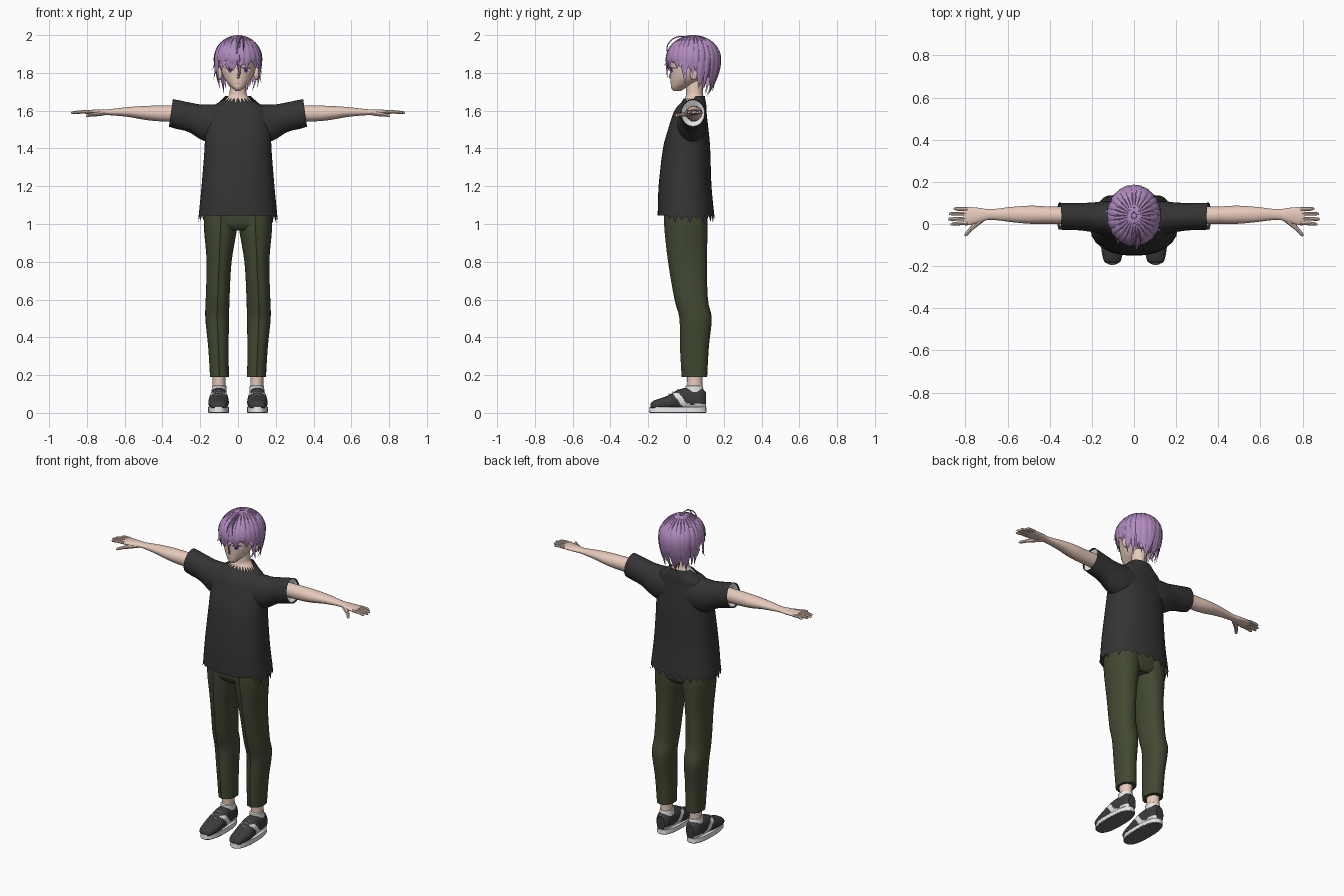
import bpy, bmesh, math, random
from mathutils import Vector

random.seed(4)
if "Cube" in bpy.data.objects:
    bpy.data.objects.remove(bpy.data.objects["Cube"])


def material(name, *rgb):
    m = bpy.data.materials.new(name)
    m.use_nodes = True
    col = [(c / 255 / 12.92 if c < 11 else ((c / 255 + 0.055) / 1.055) ** 2.4) for c in rgb] + [1]
    m.diffuse_color = col
    bsdf = m.node_tree.nodes["Principled BSDF"]
    bsdf.inputs["Base Color"].default_value = col
    bsdf.inputs["Roughness"].default_value = 0.8
    return m


SKIN = material("skin", 232, 203, 188)
HAIR = material("lilac_hair", 176, 138, 190)
SHIRT = material("charcoal_cloth", 52, 52, 53)
PANTS = material("olive_cloth", 66, 73, 50)
SHOE = material("dark_leather", 60, 60, 62)
WHITE = material("white", 232, 232, 232)
SOLE = material("grey_rubber", 105, 105, 107)
IRIS = material("violet_eye", 120, 85, 150)
LASH = material("dark_lash", 50, 36, 48)
LIP = material("lip", 190, 125, 118)


def make(name, bm, *mats):
    bmesh.ops.recalc_face_normals(bm, faces=bm.faces)
    me = bpy.data.meshes.new(name)
    bm.to_mesh(me)
    bm.free()
    for m in mats:
        me.materials.append(m)
    ob = bpy.data.objects.new(name, me)
    bpy.context.collection.objects.link(ob)
    return ob


def resample(keys, steps=4):
    """Smooth in-between rows (Catmull-Rom)."""
    out = []
    for i in range(len(keys) - 1):
        four = [keys[max(i - 1, 0)], keys[i], keys[i + 1], keys[min(i + 2, len(keys) - 1)]]
        for s in range(steps):
            t = s / steps
            out.append(tuple(0.5 * (2 * b + (c - a) * t + (2 * a - 5 * b + 4 * c - d) * t * t
                                    + (3 * b - a - 3 * c + d) * t ** 3) for a, b, c, d in zip(*four)))
    return out + [keys[-1]]


def skin_rings(bm, rings, caps=True):
    vs = [[bm.verts.new(p) for p in r] for r in rings]
    n = len(vs[0])
    for a, b in zip(vs, vs[1:]):
        for j in range(n):
            bm.faces.new((a[j], a[(j + 1) % n], b[(j + 1) % n], b[j]))
    if caps:
        bm.faces.new(vs[0])
        bm.faces.new(vs[-1])


def loft(name, rows, mats, axis="z", n=32, power=2.0, caps=True, side=1, warp=None):
    """Rows are (position along axis, centre u, centre v, half u, half v)."""
    rings = []
    for i, (a, cu, cv, hu, hv) in enumerate(rows):
        ring = []
        for j in range(n):
            c, s = math.cos(math.tau * j / n), math.sin(math.tau * j / n)
            u = cu + hu * math.copysign(abs(c) ** (2 / power), c)
            v = cv + hv * math.copysign(abs(s) ** (2 / power), s)
            p = Vector({"x": (a, u, v), "y": (u, a, v), "z": (u, v, a)}[axis])
            if warp:
                warp(p, i, j)
            p.x *= side
            ring.append(p)
        rings.append(ring)
    bm = bmesh.new()
    skin_rings(bm, rings, caps)
    return make(name, bm, *mats)


def tube(name, points, mat, side=1, n=8):
    """Points are (x, y, z, radius)."""
    rows, rings = resample(points), []
    for i, r in enumerate(rows):
        d = Vector(rows[min(i + 1, len(rows) - 1)][:3]) - Vector(rows[max(i - 1, 0)][:3])
        q = d.to_track_quat("Z", "Y")
        ring = [Vector(r[:3]) + q @ Vector((math.cos(k * math.tau / n), math.sin(k * math.tau / n), 0)) * r[3]
                for k in range(n)]
        rings.append([Vector((p.x * side, p.y, p.z)) for p in ring])
    bm = bmesh.new()
    skin_rings(bm, rings)
    return make(name, bm, mat)


def ball(name, loc, radii, mat):
    bm = bmesh.new()
    bmesh.ops.create_uvsphere(bm, u_segments=32, v_segments=20, radius=1)
    for v in bm.verts:
        v.co = Vector(a + b * c for a, b, c in zip(loc, v.co, radii))
    return make(name, bm, mat)


# Head and neck
HEAD = resample([(1.705, 0, -.045, .012, .02), (1.72, 0, -.04, .03, .038), (1.745, 0, -.015, .055, .066),
                 (1.78, 0, .01, .078, .093), (1.83, 0, .03, .094, .116), (1.89, 0, .04, .1, .125),
                 (1.94, 0, .04, .085, .1), (1.97, 0, .04, .045, .055)])
loft("head", HEAD, [SKIN], n=48)
loft("neck", resample([(1.57, 0, .03, .13, .07), (1.62, 0, .035, .115, .066), (1.65, 0, .04, .08, .054),
                       (1.675, 0, .045, .053, .047), (1.70, 0, .045, .044, .044), (1.78, 0, .045, .043, .045)]), [SKIN])
tube("nose", [(0, -.079, 1.80, .003), (0, -.086, 1.782, .006), (0, -.08, 1.772, .004)], SKIN)


def decal(name, cx, cz, rx, rz, off, mat):
    """Thin oval laid on the face surface."""
    bm = bmesh.new()
    vs = []
    for k in range(16):
        x, z = cx + rx * math.cos(k * math.tau / 16), cz + rz * math.sin(k * math.tau / 16)
        _, _, cy, hw, hd = min(HEAD, key=lambda r: abs(r[0] - z))
        vs.append(bm.verts.new((x, cy - hd * math.sqrt(max(0, 1 - (x / hw) ** 2)) - off, z)))
    bm.faces.new(vs)
    ob = make(name, bm, mat)
    if ob.data.polygons[0].normal.y > 0:
        ob.data.flip_normals()


decal("mouth", 0, 1.745, .014, .002, .002, LIP)
for s, tag in ((1, "left_"), (-1, "right_")):
    decal(tag + "eye_white", s * .043, 1.812, .022, .013, .002, WHITE)
    decal(tag + "iris", s * .042, 1.813, .011, .013, .0035, IRIS)
    decal(tag + "pupil", s * .042, 1.814, .005, .006, .0045, LASH)
    decal(tag + "lash", s * .044, 1.826, .025, .004, .005, LASH)
    ball(tag + "ear", (s * .097, .042, 1.795), (.016, .022, .034), SKIN)

# Hair: cap, layered locks and a loose strand
cap = ball("hair_cap", (0, .04, 1.87), (.116, .135, .116), HAIR)
bm = bmesh.new()
bm.from_mesh(cap.data)
doomed = [f for f in bm.faces if f.calc_center_median().z < 1.868 and f.calc_center_median().y < .065]
bmesh.ops.delete(bm, geom=doomed, context="FACES")
bm.to_mesh(cap.data)
bm.free()


def lock(bm, az, z_end, width, lift, curl, sway, flare):
    centre, rings, steps = Vector((0, .04, 1.87)), [], 14
    for i in range(steps + 1):
        t = i / steps
        a = az + sway * t * t
        if t < .6:
            th = .1 + (math.pi / 2 - .1) * t / .6
            r, z = math.sin(th), .12 * math.cos(th)
        else:
            drop = (1.87 - z_end) * (t - .6) / .4
            r, z = 1 - curl * drop * drop + flare * ((t - .6) / .4) ** 3, -drop
        out = Vector((.12 * r * math.cos(a), .138 * r * math.sin(a), z))
        nrm = out.normalized()
        p = centre + out + nrm * lift
        w = Vector((-math.sin(a), math.cos(a), 0)) * width * min(1, .25 + t * 1.6) * (1 - t ** 4 * .97)
        h = nrm * .007 * (1 - t ** 3 * .95)
        rings.append([p + w, p + w * .5 + h, p - w * .5 + h, p - w, p - h])
    skin_rings(bm, rings)


bm = bmesh.new()
for layer in range(2):
    count = 30 - 4 * layer
    for i in range(count):
        az = math.tau * (i + .5 * layer) / count
        front = -math.sin(az)
        if front > .55:
            z_end, curl = random.uniform(1.80, 1.838), 3
        elif front > .25:
            z_end, curl = random.uniform(1.74, 1.78), 5
        elif front > -.2:
            z_end, curl = random.uniform(1.775, 1.80), 4
        else:
            z_end, curl = 1.745 + .055 * front + random.uniform(-.02, .02), 6 - 8 * front
        lock(bm, az, z_end + .025 * layer, random.uniform(.019, .025), .003 * layer, curl,
             random.uniform(-.2, .2), random.choice((0, 0, .06, .16)))
lock(bm, -math.pi / 2, 1.775, .012, .004, 1, .08, 0)
make("hair_locks", bm, HAIR)
for k in (0, 1):
    tube(f"loose_strand_{k}", [(.01, .03, 1.99, .002), (.02, -.03, 1.993, .003), (.03 - .02 * k, -.072, 1.978, .003),
                               (.03 - .03 * k, -.098, 1.945, .003), (.03 - .04 * k, -.1, 1.90, .001)], HAIR)

# Shirt with torn hem and collar
body = resample([(1.045, 0, 0, .208, .15), (1.2, 0, -.005, .193, .14), (1.4, 0, .003, .177, .125),
                 (1.5, 0, .012, .175, .107), (1.58, 0, .02, .162, .09), (1.62, 0, .03, .14, .078),
                 (1.642, 0, .04, .105, .066)])
body.append((1.67, 0, .045, .068, .054))


def tear(p, i, j):
    if i == 0 and p.y > -.1 and j % 2:
        p.z -= random.uniform(.015, .045)
        p.x *= 1.02
    elif i == len(body) - 1:
        if p.y < .05 and j % 2:
            p.z -= .025
            p.x *= 1.45
            p.y -= .01
        elif p.y > .05:
            p.z += .008


loft("shirt_body", body, [SHIRT], n=56, power=2.3, caps=False, warp=tear)


def cuff_tilt(p, i, j):
    if p.x > .29:
        p.x -= (p.z - 1.59) * .14


for s, tag in ((1, "left_"), (-1, "right_")):
    loft(tag + "sleeve", resample([(.07, .03, 1.53, .08, .10), (.14, .03, 1.53, .078, .102), (.2, .032, 1.541, .07, .092),
                                   (.26, .035, 1.565, .065, .079), (.355, .037, 1.588, .064, .073)]),
         [SHIRT], "x", caps=False, side=s, warp=cuff_tilt)
    loft(tag + "sleeve_lining", [(.345, .037, 1.587, .062, .07), (.32, .038, 1.585, .034, .036)],
         [WHITE], "x", caps=False, side=s, warp=cuff_tilt)

    # Arm, palm, fingers and thumb
    loft(tag + "arm", resample([(.28, .04, 1.585, .042, .042), (.4, .042, 1.585, .041, .042), (.49, .044, 1.588, .043, .037),
                                (.58, .045, 1.593, .036, .026), (.68, .045, 1.592, .025, .016), (.73, .042, 1.592, .034, .015),
                                (.78, .038, 1.592, .042, .012), (.81, .036, 1.592, .039, .008)]), [SKIN], "x", n=24, side=s)
    for k, (y, tip) in enumerate(((.071, .857), (.049, .878), (.025, .884), (.003, .872))):
        y2 = y * 1.08 - .004
        tube(tag + f"finger_{k}", [(.79, y, 1.593, .009), (.83, y, 1.593, .009), (tip - .01, y2, 1.589, .0075),
                                   (tip, y2, 1.588, .002)], SKIN, s)
    tube(tag + "thumb", [(.71, .03, 1.588, .013), (.75, .0, 1.583, .013), (.78, -.03, 1.578, .009),
                         (.797, -.05, 1.574, .008), (.803, -.058, 1.573, .002)], SKIN, s)

    # Trouser leg with a front crease
    def crease(p, i, j):
        if j == 36:
            p.y -= .005

    loft(tag + "trouser_leg", resample([(.19, .098, .047, .05, .065), (.35, .104, .047, .054, .074), (.5, .11, .053, .063, .083),
                                        (.6, .108, .03, .063, .086), (.8, .1, .01, .066, .1), (.97, .093, .003, .087, .112),
                                        (1.06, .09, 0, .09, .112)]), [PANTS], n=48, power=2.2, side=s, warp=crease)
    loft(tag + "ankle", resample([(.09, .1, .05, .04, .045), (.15, .1, .047, .034, .04), (.24, .1, .047, .036, .044)]), [SKIN], side=s)

    # Shoe: sole, upper with side stripe, sock edge and laces
    loft(tag + "shoe_tread", [(0, .103, -.043, .053, .148), (.006, .103, -.043, .055, .151)], [SOLE], power=2.5, side=s)
    loft(tag + "shoe_sole", [(.006, .103, -.043, .056, .152), (.03, .103, -.043, .055, .15)], [WHITE], power=2.5, side=s)
    shoe = loft(tag + "shoe_upper", resample([(-.188, .103, .035, .025, .012), (-.17, .103, .041, .042, .024),
                                              (-.1, .103, .053, .054, .037), (-.04, .102, .069, .05, .054),
                                              (.02, .102, .075, .045, .059), (.08, .102, .073, .042, .057),
                                              (.105, .102, .066, .026, .044)], 10),
                [SHOE, WHITE], "y", n=48, power=2.3, side=s)
    for f in shoe.data.polygons:
        c = f.center
        stripe = abs(c.y + .052 - (.1 - c.z) * .75) < .017 and c.z < .105 and abs(abs(c.x) - .102) > .022
        f.material_index = int(stripe or (c.y > -.005 and c.z < .046))
    loft(tag + "sock", [(.11, .1, .045, .04, .05), (.142, .1, .043, .038, .046), (.146, .1, .043, .034, .04)], [WHITE], side=s)
    for k in range(3):
        y, z = -.088 + .022 * k, .097 + .011 * k
        tube(tag + f"lace_{k}", [(.077, y, z - .01, .003), (.102, y - .002, z + .002, .003), (.127, y, z - .01, .003)], WHITE, s)

# Hips
loft("trouser_hips", resample([(.965, 0, .005, .12, .085), (.995, 0, .002, .17, .108), (1.06, 0, 0, .178, .112),
                               (1.2, 0, 0, .165, .105)]), [PANTS], n=48, power=2.3)

# Smooth shading with sharp edges kept
bpy.ops.object.select_all(action="DESELECT")
for ob in bpy.context.scene.objects:
    if ob.type == "MESH":
        ob.select_set(True)
        bpy.context.view_layer.objects.active = ob
bpy.ops.object.shade_smooth_by_angle(angle=math.radians(40))
